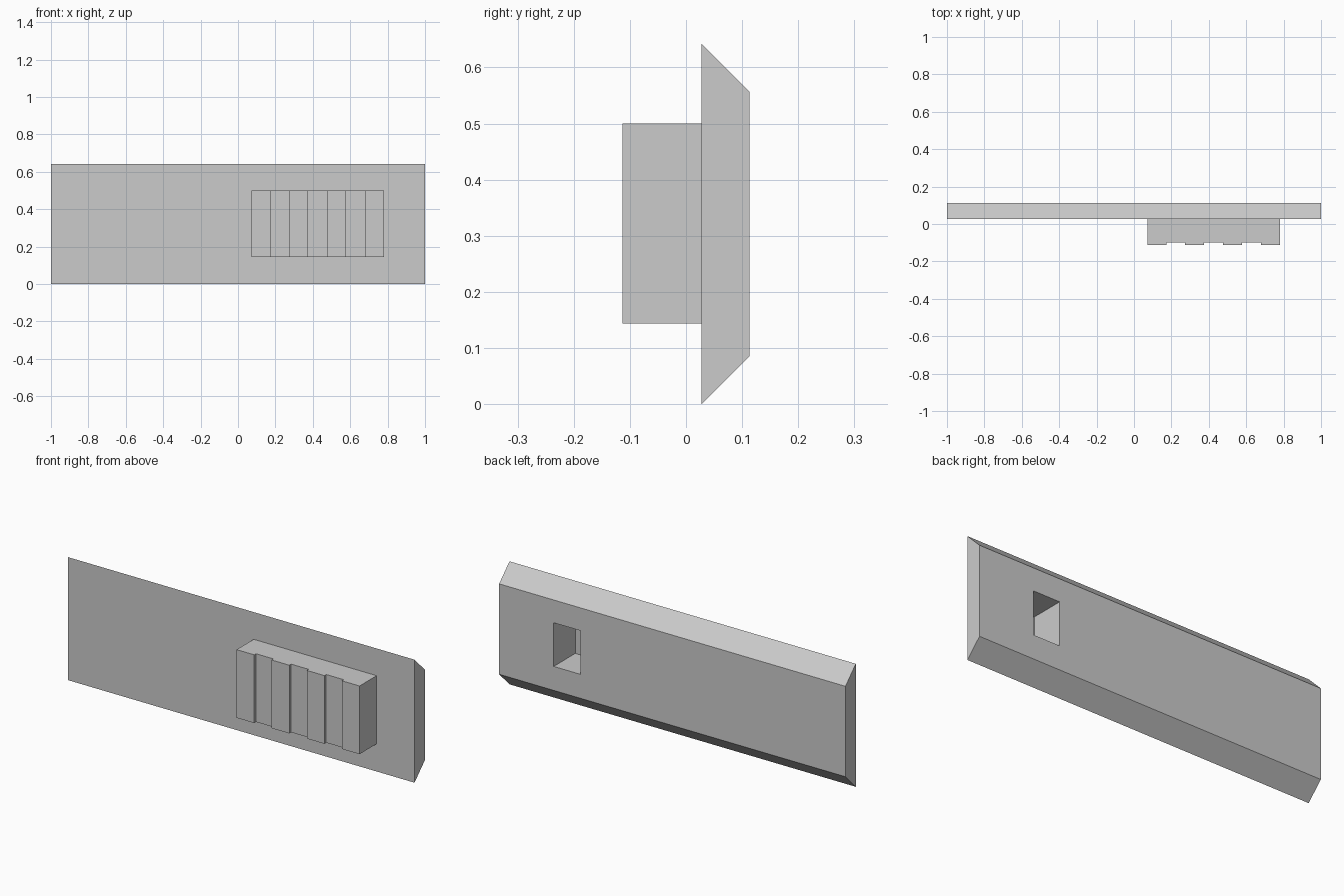
import bpy
import bmesh
from mathutils import Vector

cube = bpy.data.objects.get("Cube")
if cube:
    bpy.data.objects.remove(cube, do_unlink=True)

grey = bpy.data.materials.new("neutral grey")
grey.use_nodes = True
grey.diffuse_color = (0.6, 0.6, 0.6, 1)
grey.node_tree.nodes["Principled BSDF"].inputs["Base Color"].default_value = (0.6, 0.6, 0.6, 1)


def extrude_profile(name, points, offset):
    """Solid made by sweeping a flat outline along an offset."""
    bm = bmesh.new()
    face = bm.faces.new([bm.verts.new(p) for p in points])
    result = bmesh.ops.extrude_face_region(bm, geom=[face], use_keep_orig=True)
    moved = [g for g in result["geom"] if isinstance(g, bmesh.types.BMVert)]
    bmesh.ops.translate(bm, verts=moved, vec=Vector(offset))
    bmesh.ops.recalc_face_normals(bm, faces=bm.faces)
    mesh = bpy.data.meshes.new(name)
    bm.to_mesh(mesh)
    bm.free()
    mesh.materials.append(grey)
    obj = bpy.data.objects.new(name, mesh)
    bpy.context.collection.objects.link(obj)
    return obj


FRONT, BACK = 0.028, 0.113      # plate faces
HEIGHT, BEVEL = 0.642, 0.085
LOW, HIGH = 0.144, 0.5          # block height range
TIP, GROOVE = -0.113, -0.098    # rib tops and groove floors
START, END, STRIPS = 0.071, 0.781, 7

# Long plate with sloped upper and lower back edges
plate = extrude_profile(
    "plate",
    [(-1, FRONT, 0), (-1, BACK, BEVEL), (-1, BACK, HEIGHT - BEVEL), (-1, FRONT, HEIGHT)],
    (2, 0, 0))

# Ribbed block: alternate strips stand proud
step = (END - START) / STRIPS
outline = [(START, FRONT, LOW)]
for i in range(STRIPS):
    y = GROOVE if i % 2 else TIP
    outline += [(START + i * step, y, LOW), (START + (i + 1) * step, y, LOW)]
outline.append((END, FRONT, LOW))
block = extrude_profile("ribbed_block", outline, (0, 0, HIGH - LOW))

# Rectangular pocket running from the back of the plate into the block
cutter = extrude_profile(
    "pocket_cutter",
    [(0.53, -0.065, 0.21), (0.685, -0.065, 0.21), (0.685, -0.065, 0.438), (0.53, -0.065, 0.438)],
    (0, 0.3, 0))
cutter.hide_render = True
for part in (plate, block):
    cut = part.modifiers.new("pocket", "BOOLEAN")
    cut.operation = "DIFFERENCE"
    cut.solver = "EXACT"
    cut.object = cutter
    bpy.context.view_layer.objects.active = part
    bpy.ops.object.modifier_apply(modifier=cut.name)
bpy.data.objects.remove(cutter, do_unlink=True)
